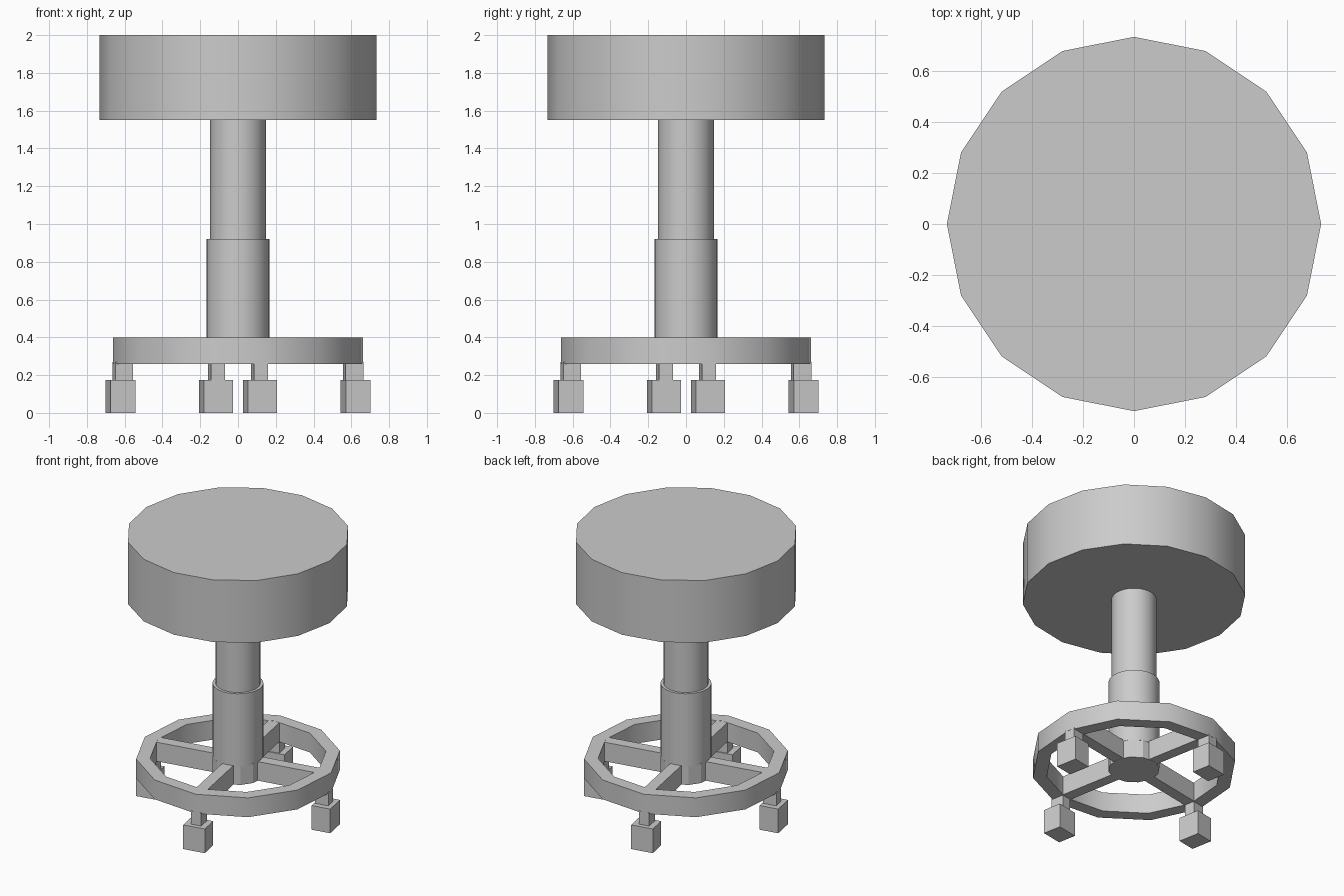
import bpy, bmesh, math
from mathutils import Matrix, Vector

default_cube = bpy.data.objects.get("Cube")
if default_cube:
    bpy.data.objects.remove(default_cube, do_unlink=True)

TURN = math.radians(10.6)   # twist of the whole wheeled base
BASE_SIDES = 12

grey = bpy.data.materials.new("plain grey")
grey.use_nodes = True
colour = (0.6, 0.6, 0.6, 1)
grey.diffuse_color = colour
grey.node_tree.nodes["Principled BSDF"].inputs["Base Color"].default_value = colour


def finish(name, bm, smooth_angle=None):
    bmesh.ops.recalc_face_normals(bm, faces=bm.faces)
    mesh = bpy.data.meshes.new(name)
    bm.to_mesh(mesh)
    bm.free()
    mesh.materials.append(grey)
    obj = bpy.data.objects.new(name, mesh)
    bpy.context.collection.objects.link(obj)
    if smooth_angle:
        bpy.ops.object.select_all(action='DESELECT')
        obj.select_set(True)
        bpy.context.view_layer.objects.active = obj
        bpy.ops.object.shade_smooth_by_angle(angle=math.radians(smooth_angle))
    return obj


def ring_points(bm, radius, z, sides, turn):
    angles = [turn + math.tau * i / sides for i in range(sides)]
    return [bm.verts.new((radius * math.cos(a), radius * math.sin(a), z)) for a in angles]


def cylinder(name, radius, bottom, top, sides, turn=0, smooth_angle=35):
    bm = bmesh.new()
    low = ring_points(bm, radius, bottom, sides, turn)
    high = ring_points(bm, radius, top, sides, turn)
    bm.faces.new(low)
    bm.faces.new(high)
    for i in range(sides):
        j = (i + 1) % sides
        bm.faces.new((low[i], low[j], high[j], high[i]))
    return finish(name, bm, smooth_angle)


def radial_box(name, quarter, near, far, width, bottom, top):
    """Box lying along one of the four base directions."""
    bm = bmesh.new()
    size = Vector((far - near, width, top - bottom))
    centre = Vector(((near + far) / 2, 0, (bottom + top) / 2))
    turn = Matrix.Rotation(TURN + quarter * math.pi / 2, 4, 'Z')
    bmesh.ops.create_cube(
        bm, size=1, matrix=turn @ Matrix.Translation(centre) @ Matrix.Diagonal(size.to_4d()))
    return finish(name, bm)


# Seat and telescoping column
cylinder("seat", 0.733, 1.55, 2.0, 16)
cylinder("upper_column", 0.147, 0.9, 1.56, 32)
cylinder("lower_column", 0.167, 0.39, 0.92, 32)
cylinder("hub", 0.169, 0.26, 0.4, BASE_SIDES, TURN, None)

# Foot ring, a square-section band
bm = bmesh.new()
loops = [ring_points(bm, r, z, BASE_SIDES, TURN)
         for r, z in ((0.672, 0.26), (0.672, 0.4), (0.58, 0.4), (0.58, 0.26))]
for k in range(4):
    a, b = loops[k], loops[(k + 1) % 4]
    for i in range(BASE_SIDES):
        j = (i + 1) % BASE_SIDES
        bm.faces.new((a[i], a[j], b[j], b[i]))
finish("foot_ring", bm, 35)

# Spokes, stems and blocky casters
for q, side in enumerate(("left", "back", "right", "front")):
    radial_box(side + "_spoke", q, 0.14, 0.6, 0.08, 0.261, 0.399)
    radial_box(side + "_caster_stem", q, 0.573, 0.668, 0.075, 0.17, 0.27)
    radial_box(side + "_caster", q, 0.566, 0.7, 0.156, 0.0, 0.175)
